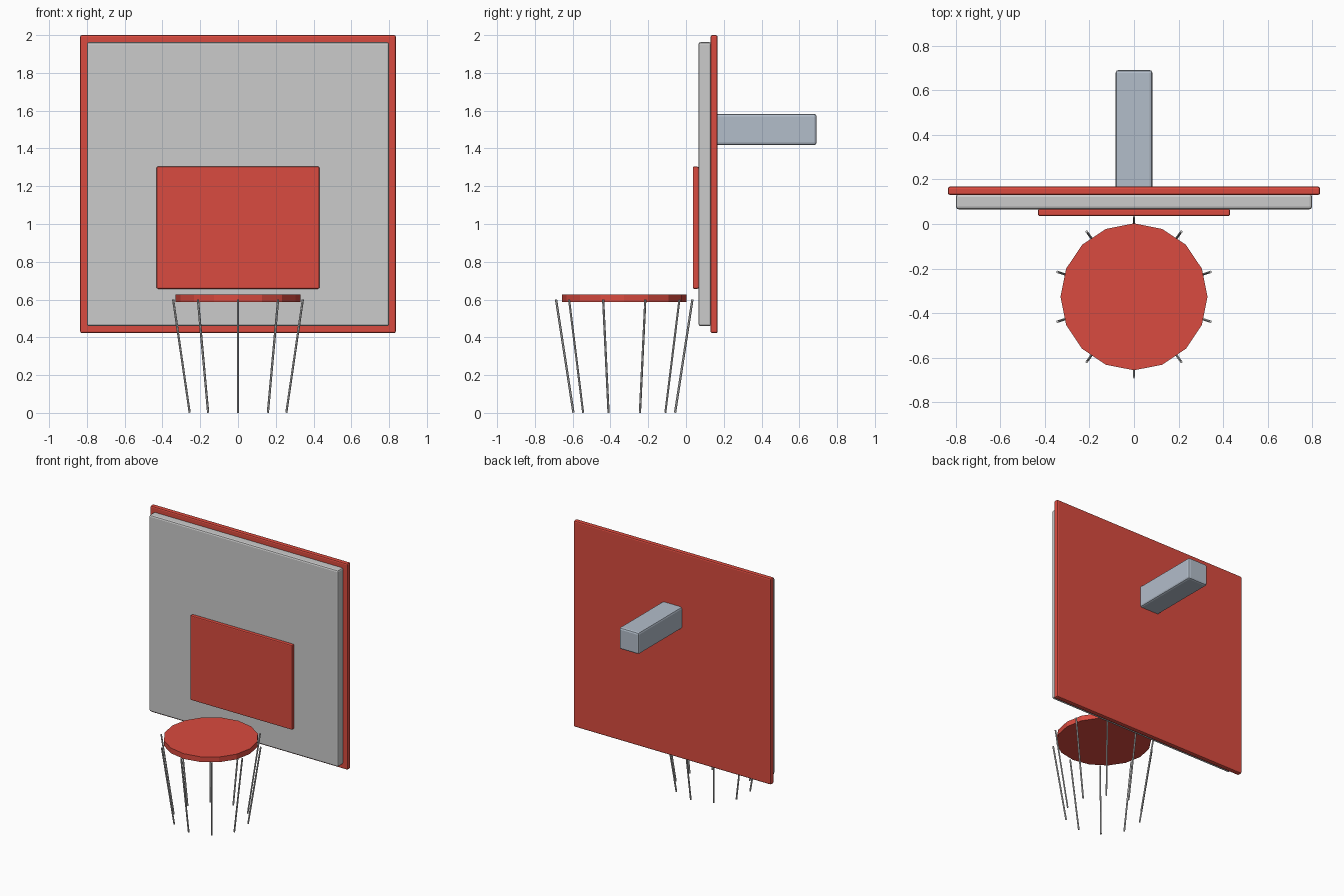
import bpy, math
from mathutils import Vector

if "Cube" in bpy.data.objects:
    bpy.data.objects.remove(bpy.data.objects["Cube"])


def material(name, rgb):
    m = bpy.data.materials.new(name)
    m.diffuse_color = (*rgb, 1)
    m.use_nodes = True
    m.node_tree.nodes["Principled BSDF"].inputs["Base Color"].default_value = m.diffuse_color
    return m


RED = material("red_paint", (0.70, 0.07, 0.05))
STEEL = material("blue_grey_steel", (0.45, 0.51, 0.59))


def box(name, x, y0, y1, z0, z1, bevel, mat=None):
    """Bevelled box, symmetric in x, from its extents."""
    bpy.ops.mesh.primitive_cube_add(size=1, location=(0, (y0 + y1) / 2, (z0 + z1) / 2))
    o = bpy.context.object
    o.name = name
    o.scale = (2 * x, y1 - y0, z1 - z0)
    bpy.ops.object.transform_apply(location=False, rotation=False, scale=True)
    b = o.modifiers.new("bevel", 'BEVEL')
    b.width = bevel
    b.segments = 2
    if mat:
        o.data.materials.append(mat)
    return o


# Board, its red backing plate, target panel and wall arm
box("backing_plate", 0.836, 0.13, 0.168, 0.422, 2.0, 0.010, RED)
box("backboard", 0.80, 0.066, 0.134, 0.459, 1.963, 0.012)
box("target_panel", 0.431, 0.036, 0.067, 0.657, 1.304, 0.007, RED)
box("wall_arm", 0.083, 0.15, 0.692, 1.417, 1.583, 0.014, STEEL)

# Rim disc, 16 flat sides
CY = -0.327
bpy.ops.mesh.primitive_cylinder_add(vertices=16, radius=0.33, depth=0.04,
                                    location=(0, CY, 0.606))
rim = bpy.context.object
rim.name = "rim"
rim.data.materials.append(RED)

# Ten net strands tapering inwards to the ground
for i in range(10):
    a = math.tau * i / 10
    d = Vector((math.sin(a), math.cos(a), 0))
    c = Vector((0, CY, 0))
    top = c + d * 0.361 + Vector((0, 0, 0.6))
    bottom = c + d * 0.269 + Vector((0, 0, 0.001))
    axis = top - bottom
    bpy.ops.mesh.primitive_cylinder_add(vertices=6, radius=0.006, depth=axis.length,
                                        location=(top + bottom) / 2)
    s = bpy.context.object
    s.name = f"net_strand_{i + 1}"
    s.rotation_euler = axis.to_track_quat('Z', 'Y').to_euler()
